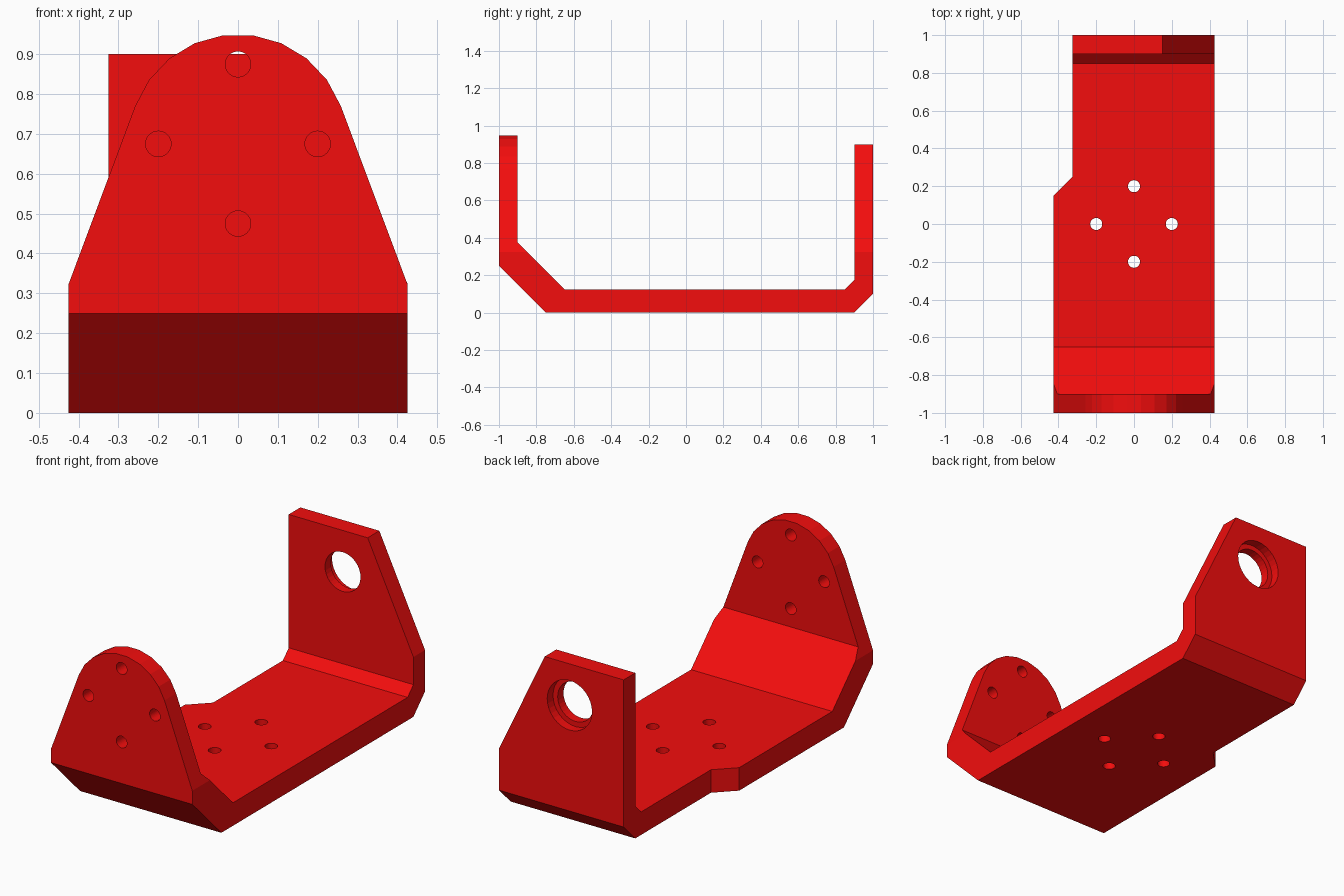
import bpy, bmesh
from math import cos, sin, radians, pi

if "Cube" in bpy.data.objects:
    bpy.data.objects.remove(bpy.data.objects["Cube"])

# Maps 2D profile points plus a depth to 3D, by extrusion axis
PLACE = {'x': lambda a, b, d: (d, a, b),
         'y': lambda a, b, d: (a, d, b),
         'z': lambda a, b, d: (a, b, d)}


def prism(name, pts, axis, lo, hi):
    bm = bmesh.new()
    face = bm.faces.new([bm.verts.new(PLACE[axis](a, b, lo)) for a, b in pts])
    new = bmesh.ops.extrude_face_region(bm, geom=[face])['geom']
    shift = PLACE[axis](0, 0, hi - lo)
    bmesh.ops.translate(bm, vec=shift, verts=[v for v in new if isinstance(v, bmesh.types.BMVert)])
    bmesh.ops.recalc_face_normals(bm, faces=bm.faces)
    mesh = bpy.data.meshes.new(name)
    bm.to_mesh(mesh)
    bm.free()
    obj = bpy.data.objects.new(name, mesh)
    bpy.context.collection.objects.link(obj)
    return obj


def circle(a, b, r, n=32):
    return [(a + r * cos(2 * pi * i / n), b + r * sin(2 * pi * i / n)) for i in range(n)]


# U-shaped bracket, side profile (y, z) swept across the width
bracket = prism("bracket", [
    (-1, 0.96), (-1, 0.25), (-0.75, 0), (0.9, 0), (1, 0.1), (1, 0.9),
    (0.9, 0.9), (0.9, 0.175), (0.85, 0.125), (-0.65, 0.125),
    (-0.9, 0.375), (-0.9, 0.96)], 'x', -0.425, 0.425)

cutters = []


def cut(name, pts, axis, lo, hi):
    obj = prism(name, pts, axis, lo, hi)
    obj.hide_render = True
    cutters.append(obj)


# Rounded, tapered outline of the front plate
arc = [(0.275 * cos(radians(t)), 0.675 + 0.275 * sin(radians(t)))
       for t in [20.3 + i * 139.4 / 9 for i in range(10)]]
cut("front_outline_cutter",
    [(0.6, 1.2), (0.5, 0.123)] + arc + [(-0.5, 0.123), (-0.6, 1.2)], 'y', -1.1, -0.7)

# Sloped shoulder of the rear plate
cut("rear_shoulder_cutter", [(0.05, 1.109), (0.525, 0.116), (0.6, 1.2)], 'y', 0.5, 1.1)

# Narrower rear left side with angled step
cut("side_notch_cutter",
    [(-0.325, 0.25), (-0.525, 0.05), (-0.525, 1.1), (-0.325, 1.1)], 'z', -0.1, 1.2)

# Screw holes in base and front plate
for dx, dy in [(0.2, 0), (-0.2, 0), (0, 0.2), (0, -0.2)]:
    cut("base_hole_cutter", circle(dx, dy, 0.032), 'z', -0.1, 0.2)
    cut("front_hole_cutter", circle(dx, 0.675 + dy, 0.032), 'y', -1.1, -0.82)

# Bearing hole with counterbore on the outside of the rear plate
cut("bearing_hole_cutter", circle(0, 0.675, 0.107), 'y', 0.8, 1.1)
cut("bearing_recess_cutter", circle(0, 0.675, 0.135), 'y', 0.95, 1.1)

# Apply all cuts, then drop the cutters
for c in cutters:
    mod = bracket.modifiers.new(c.name, 'BOOLEAN')
    mod.operation = 'DIFFERENCE'
    mod.solver = 'EXACT'
    mod.object = c
deps = bpy.context.evaluated_depsgraph_get()
result = bpy.data.meshes.new_from_object(bracket.evaluated_get(deps))
bracket.modifiers.clear()
bracket.data = result
for c in cutters:
    bpy.data.objects.remove(c)

# Red finish
red = bpy.data.materials.new("red_paint")
red.diffuse_color = (0.9, 0.004, 0.004, 1)
red.use_nodes = True
red.node_tree.nodes["Principled BSDF"].inputs["Base Color"].default_value = red.diffuse_color
bracket.data.materials.clear()
bracket.data.materials.append(red)
